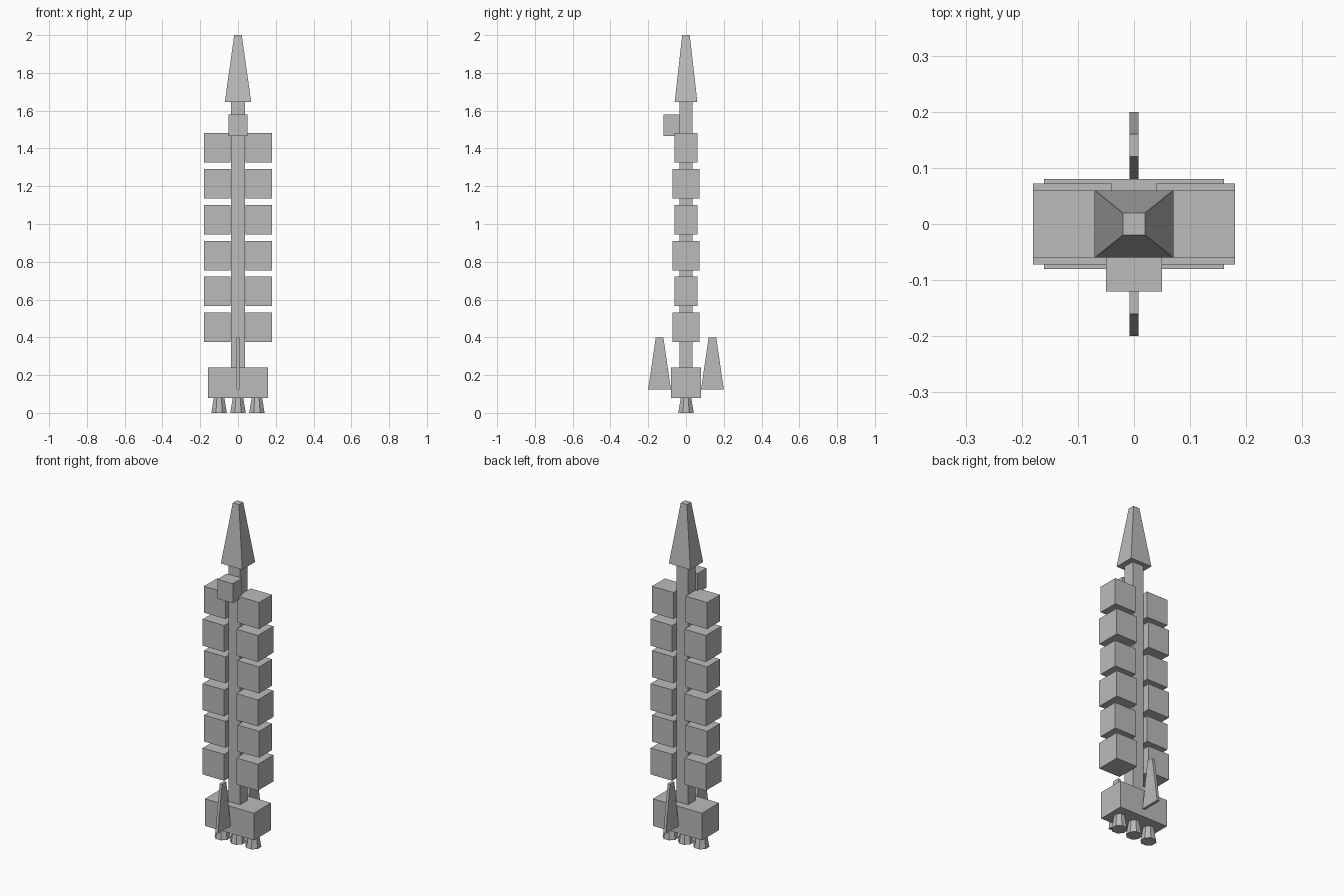
import bpy, bmesh, math
from mathutils import Matrix

if "Cube" in bpy.data.objects:
    bpy.data.objects.remove(bpy.data.objects["Cube"])

grey = bpy.data.materials.new("hull grey")
grey.diffuse_color = (0.5, 0.5, 0.5, 1)
grey.use_nodes = True
grey.node_tree.nodes["Principled BSDF"].inputs["Base Color"].default_value = grey.diffuse_color


def finish(name, bm):
    bmesh.ops.recalc_face_normals(bm, faces=bm.faces)
    mesh = bpy.data.meshes.new(name)
    bm.to_mesh(mesh)
    bm.free()
    mesh.materials.append(grey)
    obj = bpy.data.objects.new(name, mesh)
    bpy.context.collection.objects.link(obj)
    return obj


def block(name, x, y, z, top_x=None, top_y=None):
    """Box from (min, max) ranges; top_x and top_y taper its upper face."""
    bm = bmesh.new()
    bmesh.ops.create_cube(bm, size=1)
    for v in bm.verts:
        high = v.co.z > 0
        rx = top_x if high and top_x else x
        ry = top_y if high and top_y else y
        v.co = (rx[v.co.x > 0], ry[v.co.y > 0], z[high])
    return finish(name, bm)


# Central spine and tapered nose
block("spine", (-0.038, 0.038), (-0.035, 0.035), (0.24, 1.645))
block("nose", (-0.07, 0.07), (-0.06, 0.06), (1.645, 2.0),
      (-0.02, 0.02), (-0.02, 0.02))

# Cabin on the front of the spine
block("cabin", (-0.05, 0.05), (-0.12, -0.035), (1.465, 1.58))

# Paired cargo pods, alternating in depth
for i in range(6):
    z0 = 0.375 + 0.19 * i
    d = 0.06 if i % 2 else 0.072
    block("right_pod", (0.04, 0.18), (-d, d), (z0, z0 + 0.156))
    block("left_pod", (-0.18, -0.04), (-d, d), (z0, z0 + 0.156))

# Engine housing
block("engine_block", (-0.16, 0.16), (-0.08, 0.08), (0.08, 0.24))

# Tapered fins, front and back
block("back_fin", (-0.008, 0.008), (0.08, 0.2), (0.125, 0.4), None, (0.12, 0.16))
block("front_fin", (-0.008, 0.008), (-0.2, -0.08), (0.125, 0.4), None, (-0.16, -0.12))

# Eight-sided flared nozzles
for x in (-0.1, 0, 0.1):
    bm = bmesh.new()
    bmesh.ops.create_cone(bm, cap_ends=True, segments=8, radius1=0.044,
                          radius2=0.03, depth=0.08)
    # Turn until flat sides lie along the main axes
    if any(abs(v.co.y) < 1e-4 for v in bm.verts):
        bmesh.ops.rotate(bm, verts=bm.verts, cent=(0, 0, 0),
                         matrix=Matrix.Rotation(math.pi / 8, 3, 'Z'))
    bmesh.ops.translate(bm, verts=bm.verts, vec=(x, 0, 0.04))
    finish("nozzle", bm)
